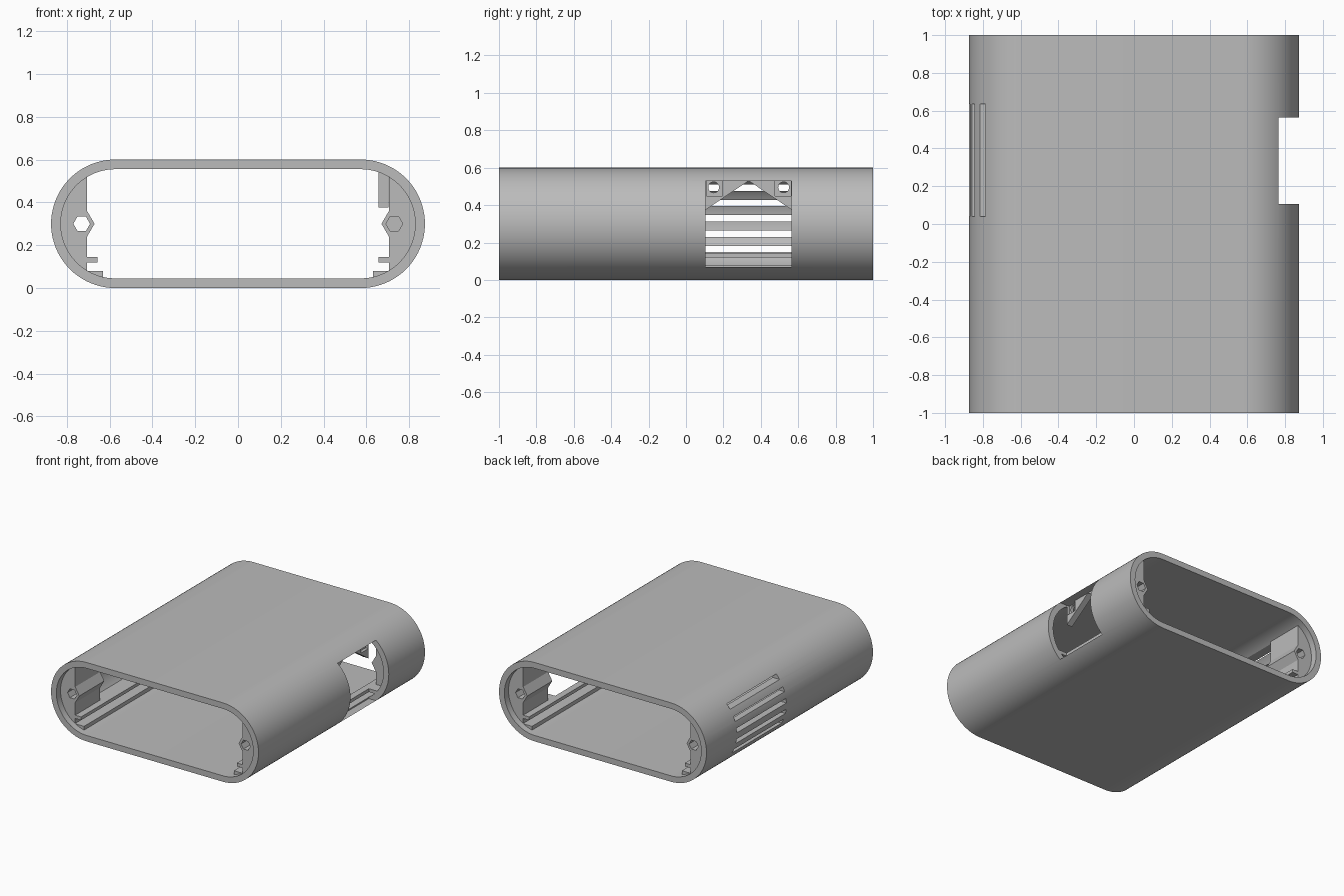
import bpy, bmesh, math

if "Cube" in bpy.data.objects:
    bpy.data.objects.remove(bpy.data.objects["Cube"])

R, CX, CZ = 0.30, 0.573, 0.30      # end radius, end centre x, centre height
RI = 0.255                         # inner radius

grey = bpy.data.materials.new("plain_grey")
grey.diffuse_color = (0.5, 0.5, 0.5, 1)
grey.use_nodes = True
grey.node_tree.nodes["Principled BSDF"].inputs["Base Color"].default_value = grey.diffuse_color


def finish(name, bm):
    bmesh.ops.recalc_face_normals(bm, faces=bm.faces)
    me = bpy.data.meshes.new(name)
    bm.to_mesh(me)
    bm.free()
    me.materials.append(grey)
    ob = bpy.data.objects.new(name, me)
    bpy.context.collection.objects.link(ob)
    return ob


def prism(name, pts, a, b, axis="y"):
    """Extrude a 2D outline (x,z along y, or y,z along x)."""
    bm = bmesh.new()
    place = (lambda p, t: (p[0], t, p[1])) if axis == "y" else (lambda p, t: (t, p[0], p[1]))
    f = bm.faces.new([bm.verts.new(place(p, a)) for p in pts])
    ext = bmesh.ops.extrude_face_region(bm, geom=[f])["geom"]
    d = (0, b - a, 0) if axis == "y" else (b - a, 0, 0)
    bmesh.ops.translate(bm, vec=d, verts=[g for g in ext if isinstance(g, bmesh.types.BMVert)])
    return finish(name, bm)


def box(name, x0, x1, y0, y1, z0, z1):
    return prism(name, [(x0, z0), (x1, z0), (x1, z1), (x0, z1)], y0, y1)


def ngon(cx, cz, r, n):
    return [(cx + r * math.cos(2 * math.pi * i / n), cz + r * math.sin(2 * math.pi * i / n)) for i in range(n)]


def cut(ob, cutters):
    for c in cutters:
        m = ob.modifiers.new("cut", "BOOLEAN")
        m.operation, m.solver, m.object = "DIFFERENCE", "EXACT", c
        bpy.context.view_layer.objects.active = ob
        bpy.ops.object.modifier_apply(modifier=m.name)
    for c in cutters:
        bpy.data.objects.remove(c)


def stadium(r, n=40):
    pts = []
    for s, start in ((1, -math.pi / 2), (-1, math.pi / 2)):
        for i in range(n + 1):
            t = start + math.pi * i / n
            pts.append((s * CX + r * math.cos(t), CZ + r * math.sin(t)))
    return pts


# Outer shell: a tube with a rounded oblong section
bm = bmesh.new()
loops = [[bm.verts.new((x, y, z)) for x, z in stadium(r)]
         for r, y in ((R, -1), (R, 1), (RI, 1), (RI, -1))]
n = len(loops[0])
for k in range(4):
    a, b = loops[k], loops[(k + 1) % 4]
    for i in range(n):
        j = (i + 1) % n
        bm.faces.new((a[i], a[j], b[j], b[i]))
shell = finish("shell", bm)

# Socket window on the right, vent slots on the left
WIN = (0.105, 0.565)
cutters = [box("window_cutter", 0.64, 1, *WIN, 0.07, 0.53)]
for i in range(5):
    z = 0.165 + 0.082 * i
    cutters.append(box("vent_cutter", -1, -0.62, 0.04, 0.635, z - 0.017, z + 0.017))
cut(shell, cutters)

# Screw blocks inside each end, with a hexagonal boss and hole
for s, side in ((1, "right"), (-1, "left")):
    r = RI + 0.015
    t0 = math.acos((0.705 - CX) / r)
    arc = [(CX + r * math.cos(t), CZ + r * math.sin(t))
           for t in [-t0 + 2 * t0 * i / 24 for i in range(25)]]
    outline = [(s * x, z) for x, z in arc + [(0.705, 0.36), (0.67, 0.30), (0.705, 0.24)]]
    for e, end in ((-1, "front"), (1, "back")):
        block = prism(f"screw_block_{side}_{end}", outline, e * 0.95, e * 0.65)
        depth = 0.70 if s > 0 else 0.5
        cut(block, [prism("hex_cutter", ngon(s * 0.73, CZ, 0.039, 6), e * 1.1, e * depth)])

# Board rails along both sides, trimmed at the window
for s, side in ((1, "right"), (-1, "left")):
    for name, xi, xo, z0, z1 in (("upper_rail", 0.655, 0.78, 0.12, 0.145),
                                 ("lower_rail", 0.63, 0.715, 0.04, 0.08)):
        rail = box(f"{name}_{side}", *sorted((s * xi, s * xo)), -0.95, 0.95, z0, z1)
        if s > 0:
            cut(rail, [box("rail_cutter", 0.705, 1, *WIN, 0, 0.5)])

# Triangular mounting ears behind the window, with nut pocket and hole
mid = sum(WIN) / 2
for e, side in ((-1, "front"), (1, "back")):
    outer = mid + e * 0.23
    ear = prism(f"mounting_ear_{side}", [(outer, 0.375), (outer, 0.545), (mid, 0.545), (mid, 0.53)],
                0.655, 0.703, "x")
    ya, yb = sorted((mid + e * 0.14, mid + e * 0.226))
    cut(ear, [box("pocket_cutter", 0.68, 0.75, ya, yb, 0.45, 0.53),
              prism("hole_cutter", ngon(mid + e * 0.187, 0.495, 0.029, 24), 0.6, 0.75, "x")])

# Smooth curves, sharp edges
for ob in bpy.context.scene.objects:
    ob.select_set(True)
bpy.context.view_layer.objects.active = shell
bpy.ops.object.shade_smooth_by_angle(angle=math.radians(30))
